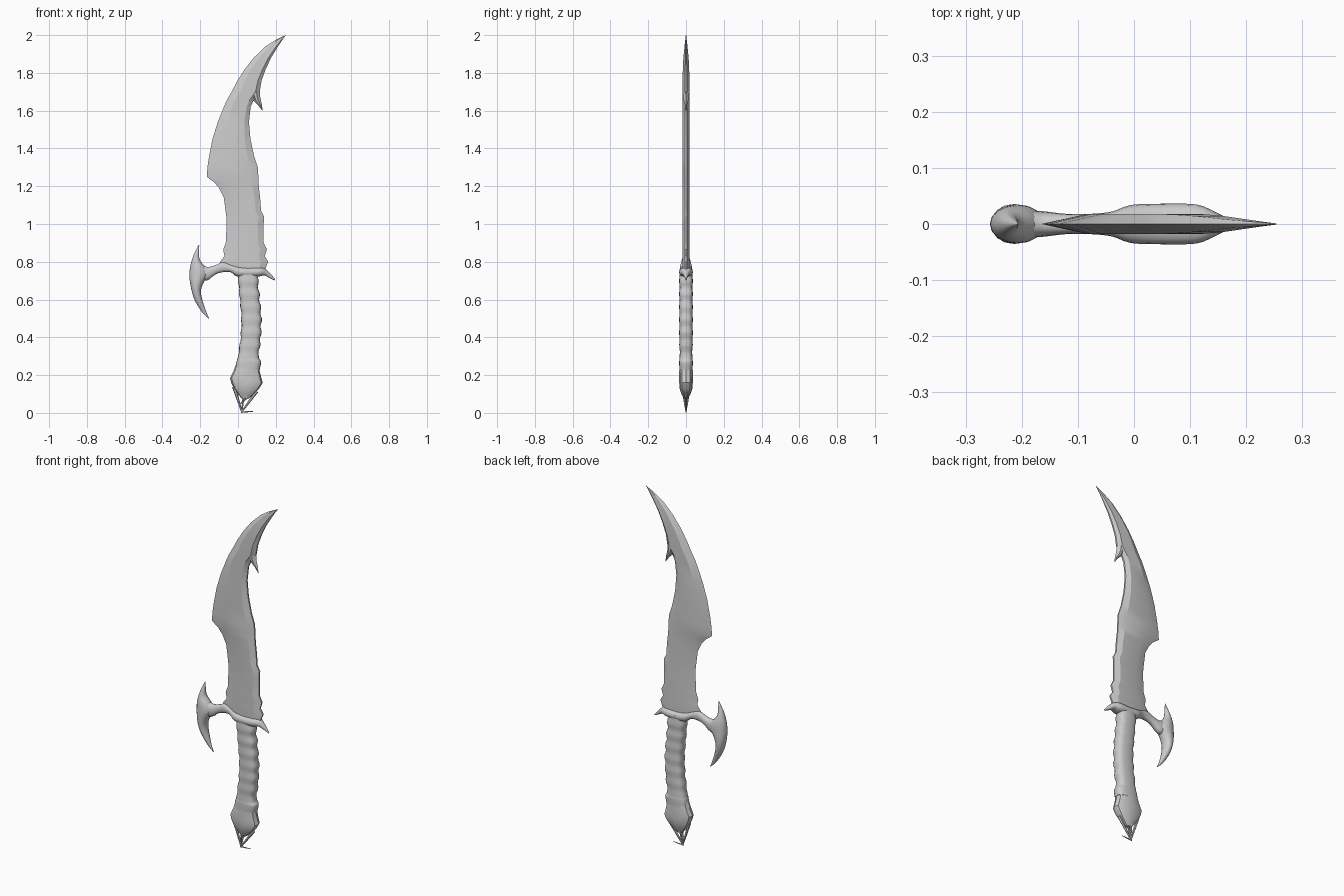
import bpy, bmesh, math
from mathutils import Vector

steel = bpy.data.materials.new("grey steel")
steel.diffuse_color = (0.6, 0.6, 0.6, 1)


def resample(rows, n):
    """Catmull-Rom subdivision of station rows."""
    out = []
    for i in range(len(rows) - 1):
        p = [rows[max(0, min(len(rows) - 1, i + k))] for k in (-1, 0, 1, 2)]
        for s in range(n):
            t = s / n
            row = []
            for a, b, c, d in zip(*p):
                row.append(b + 0.5 * t * (c - a + t * (2*a - 5*b + 4*c - d + t * (3*(b - c) + d - a))))
            row[3] = max(row[3], 0.001)
            out.append(row)
    return out + [list(rows[-1])]


def loft(name, rows, section, along_x=False, angle=35):
    """Skin (position, low edge, high edge, half thickness) stations."""
    bm = bmesh.new()
    rings = []
    for pos, lo, hi, h in rows:
        ring = []
        for u, v in section:
            w = (lo + hi) / 2 + u * (hi - lo) / 2
            ring.append(bm.verts.new((pos, v * h, w) if along_x else (w, v * h, pos)))
        rings.append(ring)
    n = len(section)
    for a, b in zip(rings, rings[1:]):
        for i in range(n):
            bm.faces.new((a[i], a[(i + 1) % n], b[(i + 1) % n], b[i]))
    bm.faces.new(rings[0])
    bm.faces.new(rings[-1])
    bmesh.ops.recalc_face_normals(bm, faces=bm.faces)
    return finish(name, bm, angle)


def finish(name, bm, angle):
    me = bpy.data.meshes.new(name)
    bm.to_mesh(me)
    bm.free()
    ob = bpy.data.objects.new(name, me)
    bpy.context.collection.objects.link(ob)
    me.materials.append(steel)
    bpy.ops.object.select_all(action='DESELECT')
    ob.select_set(True)
    bpy.context.view_layer.objects.active = ob
    bpy.ops.object.shade_smooth_by_angle(angle=math.radians(angle))
    return ob


def rounded(n, power):
    pts = []
    for i in range(n):
        a = 2 * math.pi * i / n
        c, s = math.cos(a), math.sin(a)
        pts.append((math.copysign(abs(c) ** power, c), math.copysign(abs(s) ** power, s)))
    return pts


# blade: flat middle, wide bevel on the cutting edge, narrow one on the spine
blade_section = [(-1, 0), (-0.4, 1), (0.7, 1), (1, 0.25), (1, -0.25), (0.7, -1), (-0.4, -1)]
blade = [
    (0.75, -0.06, 0.14, 0.018), (0.80, -0.095, 0.16, 0.018), (0.83, -0.072, 0.142, 0.018),
    (0.865, -0.078, 0.153, 0.018), (0.90, -0.065, 0.136, 0.018), (1.0, -0.06, 0.136, 0.018),
    (1.04, -0.062, 0.138, 0.018), (1.07, -0.066, 0.122, 0.018), (1.14, -0.075, 0.117, 0.018),
    (1.19, -0.10, 0.111, 0.018), (1.22, -0.125, 0.109, 0.018), (1.25, -0.165, 0.108, 0.018),
    (1.30, -0.162, 0.105, 0.018), (1.36, -0.153, 0.085, 0.018), (1.45, -0.135, 0.066, 0.018),
    (1.54, -0.107, 0.058, 0.018), (1.62, -0.075, 0.067, 0.018), (1.66, -0.057, 0.085, 0.018),
    (1.70, -0.034, 0.115, 0.018), (1.76, -0.002, 0.125, 0.018), (1.82, 0.036, 0.147, 0.017),
    (1.88, 0.083, 0.175, 0.014), (1.94, 0.145, 0.212, 0.008), (1.975, 0.20, 0.235, 0.004),
    (2.0, 0.252, 0.254, 0.001)]
loft("blade", blade, blade_section, angle=20)

# barb on the back of the blade
barb = [(1.60, 0.128, 0.130, 0.001), (1.63, 0.106, 0.127, 0.006), (1.655, 0.08, 0.121, 0.012),
        (1.68, 0.07, 0.116, 0.016), (1.72, 0.06, 0.116, 0.016)]
loft("blade_barb", barb, [(-1, 0), (-0.3, 1), (0.3, 1), (1, 0), (0.3, -1), (-0.3, -1)], angle=20)

# grip with wrapped ripples
grip = [(0.23, -0.014, 0.115, 0.035), (0.27, -0.008, 0.122, 0.036), (0.30, 0.0, 0.110, 0.034),
        (0.40, 0.014, 0.120, 0.035), (0.50, 0.018, 0.123, 0.035), (0.60, 0.010, 0.115, 0.035),
        (0.68, 0.003, 0.107, 0.035), (0.75, -0.002, 0.105, 0.035)]
grip = resample(grip, 6)
for r in grip:
    if r[0] > 0.3:
        k = 0.004 * math.sin(2 * math.pi * r[0] / 0.068)
        r[1] -= k * 0.6
        r[2] += k
        r[3] += k * 0.4
loft("grip", grip, rounded(20, 0.7))

# faceted pommel
pommel = [(0.075, 0.02, 0.055, 0.012), (0.10, 0.0, 0.085, 0.024), (0.13, -0.022, 0.113, 0.034),
          (0.16, -0.036, 0.131, 0.036), (0.185, -0.042, 0.124, 0.036), (0.22, -0.024, 0.115, 0.036),
          (0.26, -0.010, 0.113, 0.034)]
loft("pommel", pommel, rounded(12, 0.75), angle=30)

# guard: collar, arm to the left and spur to the right
guard = [(-0.21, 0.71, 0.795, 0.026), (-0.165, 0.70, 0.773, 0.023), (-0.12, 0.733, 0.782, 0.018),
         (-0.08, 0.745, 0.798, 0.018), (-0.04, 0.745, 0.785, 0.022), (-0.005, 0.722, 0.775, 0.034),
         (0.05, 0.720, 0.768, 0.036), (0.11, 0.722, 0.770, 0.035), (0.14, 0.728, 0.765, 0.024),
         (0.165, 0.715, 0.745, 0.012), (0.197, 0.700, 0.708, 0.002)]
loft("guard", resample(guard, 3), rounded(16, 0.85), along_x=True)

# crescent claw at the end of the guard
claw = [(0.50, -0.157, -0.153, 0.001), (0.53, -0.188, -0.166, 0.008), (0.57, -0.215, -0.180, 0.018),
        (0.61, -0.235, -0.192, 0.027), (0.65, -0.246, -0.196, 0.033), (0.69, -0.254, -0.182, 0.035),
        (0.73, -0.257, -0.160, 0.035), (0.77, -0.254, -0.172, 0.032), (0.81, -0.244, -0.202, 0.022),
        (0.85, -0.229, -0.206, 0.011), (0.89, -0.208, -0.205, 0.001)]
loft("guard_claw", resample(claw, 3), rounded(16, 1.0))


# open tip below the pommel, made of thin struts
def strut(name, a, b, r0, r1):
    a, b = Vector(a), Vector(b)
    bm = bmesh.new()
    bmesh.ops.create_cone(bm, cap_ends=True, segments=6, radius1=r0, radius2=r1, depth=(b - a).length)
    rot = (b - a).to_track_quat('Z', 'Y')
    for v in bm.verts:
        v.co = rot @ v.co + (a + b) / 2
    finish(name, bm, 30)


tip = (0.02, 0, 0.006)
strut("tip_strut_left", (-0.022, 0, 0.14), tip, 0.010, 0.004)
strut("tip_strut_right", (0.10, 0, 0.115), tip, 0.009, 0.004)
for side, y in (("front", -0.012), ("back", 0.012)):
    strut("tip_strut_" + side, (0.03, y, 0.09), tip, 0.006, 0.003)
strut("tip_brace", (0.015, 0, 0.05), (0.055, 0, 0.085), 0.004, 0.004)
strut("tip_foot", (0.015, 0, 0.004), (0.08, 0, 0.008), 0.004, 0.002)
